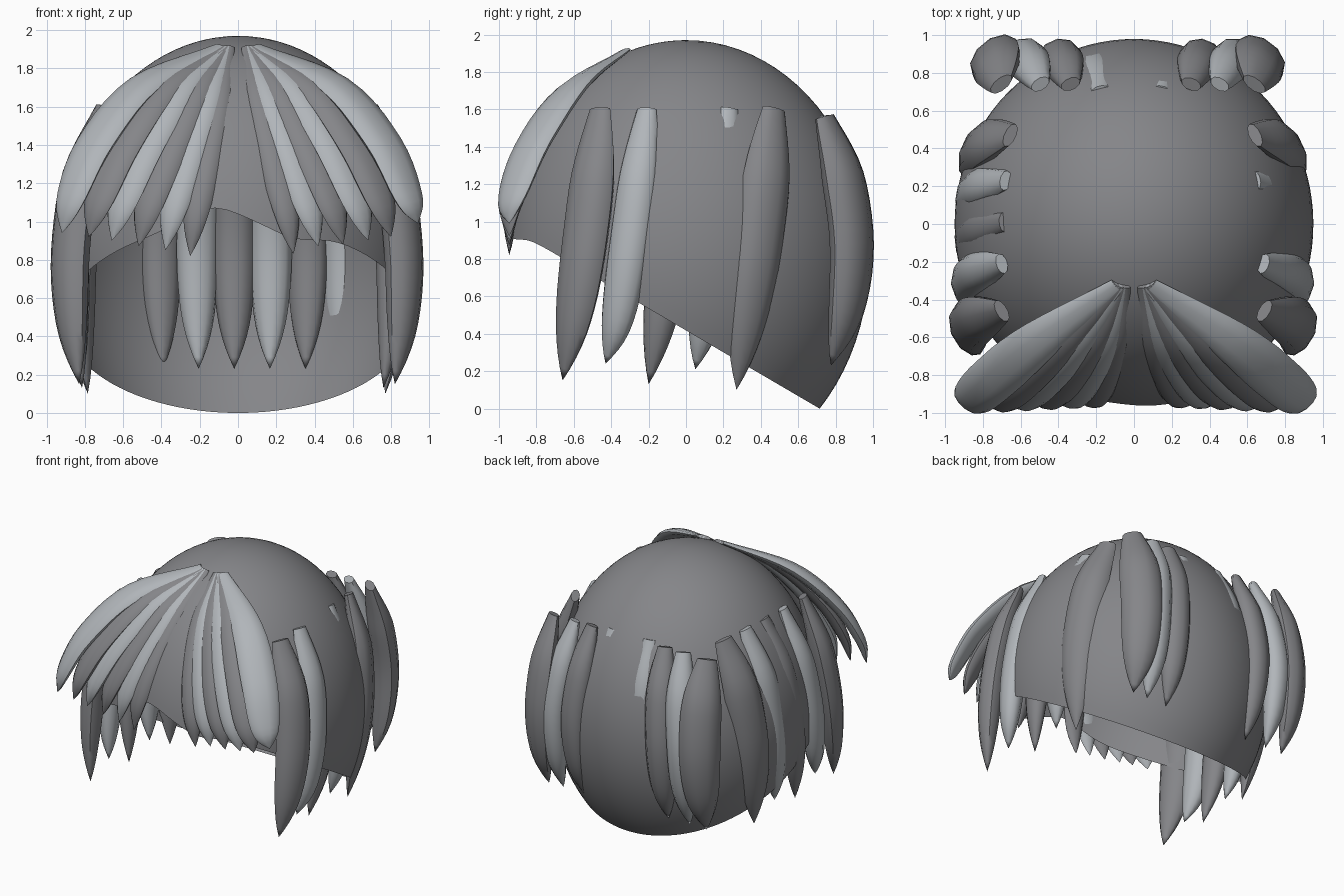
import bpy, bmesh, math
from mathutils import Vector

if "Cube" in bpy.data.objects:
    bpy.data.objects.remove(bpy.data.objects["Cube"])

CZ, RX, RY, RZ = 0.80, 0.95, 0.98, 1.17   # scalp ellipsoid


def material(name, rgb):
    m = bpy.data.materials.new(name)
    m.diffuse_color = (*rgb, 1)
    m.use_nodes = True
    m.node_tree.nodes["Principled BSDF"].inputs["Base Color"].default_value = m.diffuse_color
    return m


DARK = material("dark_grey", (0.235, 0.237, 0.25))
LIGHT = material("light_grey", (0.44, 0.465, 0.49))


def finish(name, bm, angle, mat):
    bmesh.ops.recalc_face_normals(bm, faces=bm.faces)
    me = bpy.data.meshes.new(name)
    bm.to_mesh(me)
    bm.free()
    me.materials.append(mat)
    ob = bpy.data.objects.new(name, me)
    bpy.context.collection.objects.link(ob)
    bpy.ops.object.select_all(action='DESELECT')
    ob.select_set(True)
    bpy.context.view_layer.objects.active = ob
    bpy.ops.object.shade_smooth_by_angle(angle=math.radians(angle))
    return ob


def spline(pts, t):
    # Catmull-Rom through the given points, t in 0..1
    p = [Vector(q) for q in pts]
    p = [2 * p[0] - p[1]] + p + [2 * p[-1] - p[-2]]
    n = len(pts) - 1
    i = min(int(t * n), n - 1)
    u = t * n - i
    a, b, c, d = p[i:i + 4]
    return 0.5 * (2 * b + (c - a) * u + (2 * a - 5 * b + 4 * c - d) * u * u
                  + (3 * b - a - 3 * c + d) * u ** 3)


def profile(t):
    # blunt root, full middle, pointed tip
    if t < 0.35:
        return 0.47 + 0.53 * math.sin(t / 0.35 * math.pi / 2)
    return max(0.0, 1 - ((t - 0.35) / 0.65) ** 3.2)


def lock(name, pts, width, thick, mat, root=1.0, steps=20, sides=10):
    # root < 1 narrows the start; the start is also flattened against the head
    bm = bmesh.new()
    rings = []
    for k in range(steps):
        t = k / steps
        c = spline(pts, t)
        tan = (spline(pts, min(1, t + 0.02)) - spline(pts, max(0, t - 0.02))).normalized()
        out = Vector((c.x, c.y, (c.z - CZ) * 0.6))
        side = tan.cross(out).normalized()
        out = side.cross(tan).normalized()
        r = profile(t) * (root + (1 - root) * min(1, t / 0.4))
        flat = r * min(1, 0.75 + t)
        rings.append([bm.verts.new(c + side * math.cos(a) * width / 2 * r
                                   + out * math.sin(a) * thick / 2 * flat)
                      for a in (2 * math.pi * j / sides for j in range(sides))])
    for r0, r1 in zip(rings, rings[1:]):
        for j in range(sides):
            m = (j + 1) % sides
            bm.faces.new((r0[j], r0[m], r1[m], r1[j]))
    tip = bm.verts.new(spline(pts, 1))
    for j in range(sides):
        bm.faces.new((rings[-1][j], rings[-1][(j + 1) % sides], tip))
    bm.faces.new(rings[0])
    return finish(name, bm, 50, mat)


# Scalp cap: open shell running from the crown to a slanted rim
def rim(x, y):
    z = 0.418 - 0.585 * y
    if y < 0:
        z += 0.10 * math.exp(-((x + 0.14) / 0.2) ** 2)
        z -= 0.05 * math.exp(-((x - 0.3) / 0.15) ** 2)
    return z


def on_cap(az, phi):
    return Vector((RX * math.sin(phi) * math.cos(az),
                   RY * math.sin(phi) * math.sin(az), CZ + RZ * math.cos(phi)))


bm = bmesh.new()
SEG, ROWS = 96, 32
crown = bm.verts.new((0, 0, CZ + RZ))
cols = []
for s in range(SEG):
    az = 2 * math.pi * s / SEG
    lo, hi = 0.5, 3.0
    for _ in range(30):
        mid = (lo + hi) / 2
        p = on_cap(az, mid)
        lo, hi = (mid, hi) if p.z > rim(p.x, p.y) else (lo, mid)
    cols.append([bm.verts.new(on_cap(az, lo * (r + 1) / ROWS)) for r in range(ROWS)])
for s in range(SEG):
    a, b = cols[s], cols[(s + 1) % SEG]
    bm.faces.new((crown, a[0], b[0]))
    for r in range(ROWS - 1):
        bm.faces.new((a[r], a[r + 1], b[r + 1], b[r]))
finish("scalp_cap", bm, 60, DARK)

# Fringe: locks fanning from the parting, sharing one side profile
FRINGE_YZ = [(-0.33, 1.91), (-0.61, 1.67), (-0.82, 1.35), (-0.93, 1.06)]
LEFT = [(-0.25, 0.82), (-0.38, 0.85), (-0.52, 0.87), (-0.66, 0.90), (-0.78, 0.92), (-0.92, 0.94)]
RIGHT = [(0.29, 0.83), (0.42, 0.87), (0.55, 0.88), (0.68, 0.90), (0.80, 0.92), (0.94, 0.99)]
for side, tips in (("left", LEFT), ("right", RIGHT)):
    for i, (xt, zt) in enumerate(tips):
        k = i / 5
        x0 = math.copysign(0.05 + 0.04 * k, xt)
        fr = [0, 0.24 + 0.25 * k, 0.57 + 0.22 * k, 0.84 + 0.10 * k]
        lift = [0, 0.04 * k, 0.06 * k, 0.07 * k]
        pts = [(x0 + (xt - x0) * f, y, z + l)
               for f, l, (y, z) in zip(fr, lift, FRINGE_YZ)]
        pts.append((xt, -0.945, zt))
        lock(f"fringe_{side}_{i + 1}", pts, 0.18 + 0.08 * k, 0.10,
             LIGHT if i % 2 else DARK, root=0.75)

# Side locks: a row per side, mirrored, leaning forward; middle ones sink into the cap
SIDE = [(-0.46, -0.66, 0.15, 0.27), (-0.21, -0.43, 0.24, 0.23), (0.01, -0.20, 0.13, 0.23),
        (0.23, 0.05, 0.21, 0.23), (0.47, 0.27, 0.10, 0.29)]
SINK = {"right": (0, 0.005, 0.06, 0.05, 0.05), "left": (-0.01, -0.01, 0.005, 0.01, 0.035)}
for sx, side in ((1, "right"), (-1, "left")):
    for i, (y0, y1, zt, w) in enumerate(SIDE):
        d = SINK[side][i]
        path = [(0.69, 0.0, 1.60), (0.81, 0.25, 1.25), (0.865, 0.5, 0.85),
                (0.86, 0.75, 0.48), (0.82, 1.0, zt)]
        pts = [(sx * (x - d), y0 + (y1 - y0) * f ** 1.2, z) for x, f, z in path]
        lock(f"side_lock_{side}_{i + 1}", pts, w, 0.18, LIGHT if i % 2 else DARK)

# Back locks: a straight row, the middle ones mostly buried in the cap
BACK = [-0.74, -0.59, -0.40, -0.21, -0.02, 0.17, 0.36, 0.54, 0.67]
for i, x in enumerate(BACK):
    outer = abs(x) > 0.6
    d = -0.005 if abs(x) > 0.3 else -0.045
    top = 0.95 if outer else 0.84
    path = [(top, 0.745, 1.56), ((top + 1) / 2, 0.84, 1.25), (1.0, 0.89, 0.88),
            (1.0, 0.86, 0.52), (0.98, 0.78, 0.23)]
    lock(f"back_lock_{i + 1}", [(x * f, y + d, z) for f, y, z in path],
         0.30 if outer else 0.23, 0.19, LIGHT if i % 2 else DARK)
